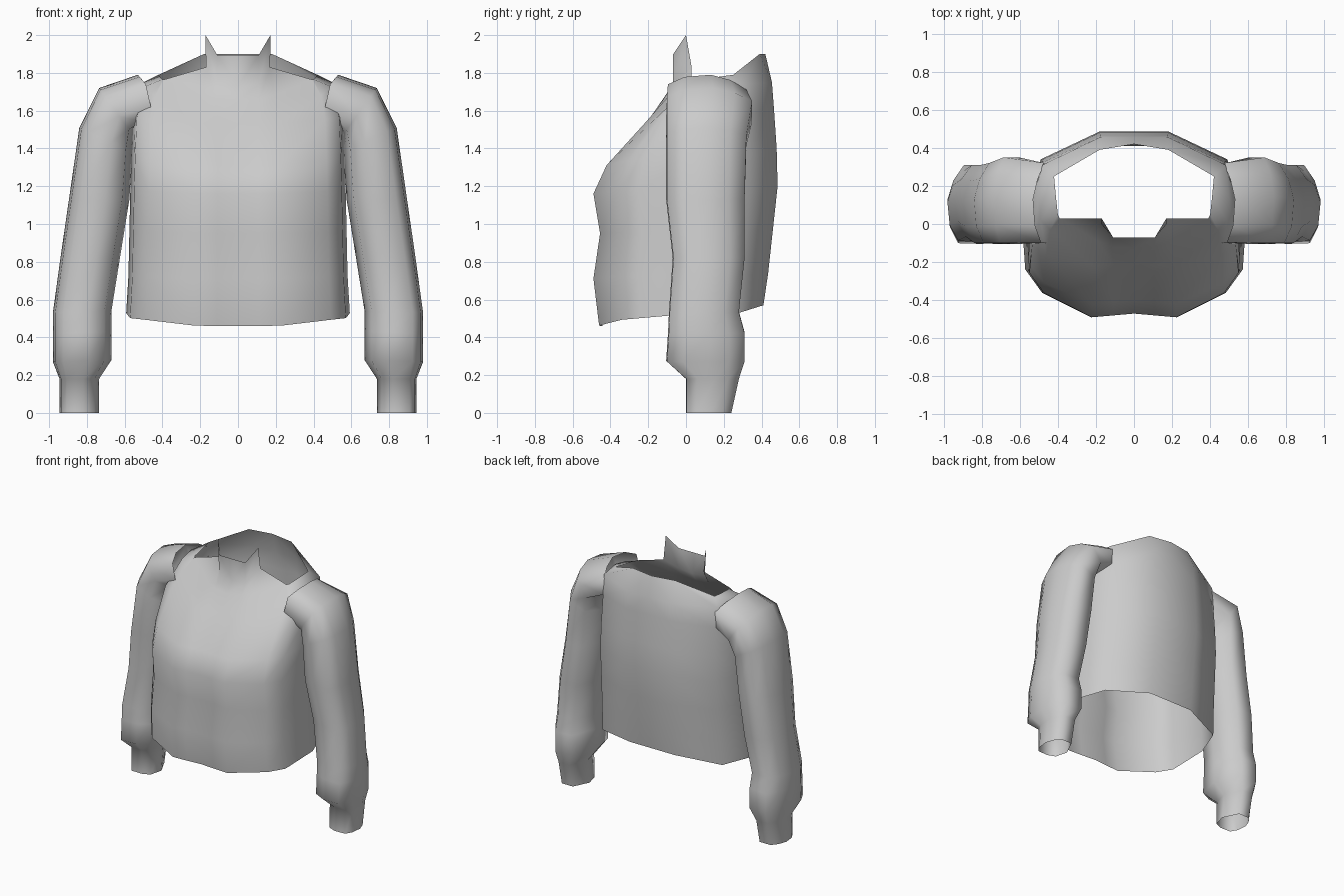
import bpy, bmesh, math
from mathutils import Vector

if "Cube" in bpy.data.objects:
    bpy.data.objects.remove(bpy.data.objects["Cube"], do_unlink=True)

cloth = bpy.data.materials.new("grey cloth")
cloth.use_nodes = True
GREY = (0.6, 0.6, 0.6, 1)
cloth.diffuse_color = GREY
cloth.node_tree.nodes["Principled BSDF"].inputs["Base Color"].default_value = GREY


def loft(name, rows, closed=False, mirrored=False, flip=False):
    """Skin a stack of point rows; mirrored half rows are welded on x = 0."""
    bm = bmesh.new()
    grid = [[bm.verts.new(p) for p in row] for row in rows]
    for low, high in zip(grid, grid[1:]):
        n = min(len(low), len(high))
        for i in range(n if closed else n - 1):
            j = (i + 1) % n
            quad = [low[i], low[j], high[j], high[i]]
            bm.faces.new(quad[::-1] if flip else quad)
    if mirrored:
        extra = bmesh.ops.duplicate(bm, geom=bm.verts[:] + bm.edges[:] + bm.faces[:])["geom"]
        for v in extra:
            if isinstance(v, bmesh.types.BMVert):
                v.co.x = -v.co.x
        bmesh.ops.reverse_faces(bm, faces=[f for f in extra if isinstance(f, bmesh.types.BMFace)])
        bmesh.ops.remove_doubles(bm, verts=bm.verts[:], dist=0.0005)
    mesh = bpy.data.meshes.new(name)
    bm.to_mesh(mesh)
    bm.free()
    mesh.materials.append(cloth)
    mesh.shade_smooth()
    obj = bpy.data.objects.new(name, mesh)
    bpy.context.collection.objects.link(obj)


# Torso: each row is front height, back height, front y, half width, back y
torso_rows = [
    (0.46, 0.57, -0.46, 0.592, 0.41),
    (0.71, 0.74, -0.49, 0.58, 0.435),
    (0.95, 0.97, -0.455, 0.575, 0.46),
    (1.16, 1.20, -0.49, 0.57, 0.485),
    (1.31, 1.40, -0.42, 0.565, 0.48),
    (1.53, 1.62, -0.22, 0.555, 0.465),
]
# Columns from front centre to back centre: width share, depth share, height blend
columns = [(0, 0.96, 0), (0.19, 0.98, 0), (0.39, 1, 0.02), (0.83, 0.74, 0.3),
           (0.965, 0.52, 0.38), (1, -0.15, 0.62), (0.86, -0.7, 0.65), (0.32, -1, 1), (0, -1, 1)]

torso = []
for zf, zb, front, width, back in torso_rows:
    torso.append([(width * sx, front * sy if sy > 0 else -back * sy, zf + (zb - zf) * blend)
                  for sx, sy, blend in columns])
# Shoulder line, then neckline
torso.append([(0, -0.13, 1.65), (0.11, -0.12, 1.66), (0.19, -0.09, 1.68),
              (0.44, -0.03, 1.68), (0.49, 0.02, 1.73), (0.5, 0.14, 1.75),
              (0.48, 0.31, 1.74), (0.18, 0.455, 1.75), (0, 0.455, 1.75)])
torso.append([(0, -0.07, 1.73), (0.11, -0.07, 1.74), (0.17, 0.03, 1.83),
              (0.39, 0.03, 1.765), (0.4, 0.05, 1.765), (0.41, 0.14, 1.775),
              (0.42, 0.25, 1.79), (0.18, 0.39, 1.9), (0, 0.42, 1.9)])
# Standing collar with two pointed tips, along the first columns only
torso.append([(0, -0.07, 1.895), (0.11, -0.07, 1.895), (0.172, 0, 2.0)])
loft("torso", torso, mirrored=True)

# Sleeves: inner x and z, outer x and z, front y, back y
sleeve_rings = [
    (0.735, 0, 0.945, 0, 0, 0.24),
    (0.735, 0.18, 0.945, 0.18, 0, 0.28),
    (0.67, 0.28, 0.98, 0.27, -0.105, 0.31),
    (0.67, 0.43, 0.98, 0.42, -0.095, 0.31),
    (0.67, 0.54, 0.98, 0.53, -0.09, 0.28),
    (0.625, 0.82, 0.94, 0.82, -0.07, 0.31),
    (0.575, 1.13, 0.895, 1.13, -0.105, 0.31),
    (0.56, 1.38, 0.84, 1.51, -0.105, 0.32),
    (0.555, 1.47, 0.735, 1.72, -0.105, 0.35),
    (0.55, 1.51, 0.53, 1.79, -0.1, 0.32),
]
# Cross-section shares from inner to outer side and from front to back
section = [(0, 0.5), (0.12, 0.1), (0.4, 0), (0.82, 0.01), (0.96, 0.22),
           (1, 0.55), (0.9, 0.8), (0.72, 1), (0.28, 1)]

for side, name in ((1, "left_sleeve"), (-1, "right_sleeve")):
    rings = []
    for k, (xi, zi, xo, zo, yf, yb) in enumerate(sleeve_rings):
        inner, outer = Vector((xi, 0, zi)), Vector((xo, 0, zo))
        ring = []
        for s, t in section:
            p = inner.lerp(outer, s)
            p.y = yf + (yb - yf) * t
            # The armhole edge wraps inward over the torso at front and back
            if k == len(sleeve_rings) - 1:
                p.x -= 0.085 * math.sin(math.pi * s)
            p.x *= side
            ring.append(p)
        rings.append(ring)
    loft(name, rings, closed=True, flip=side < 0)
